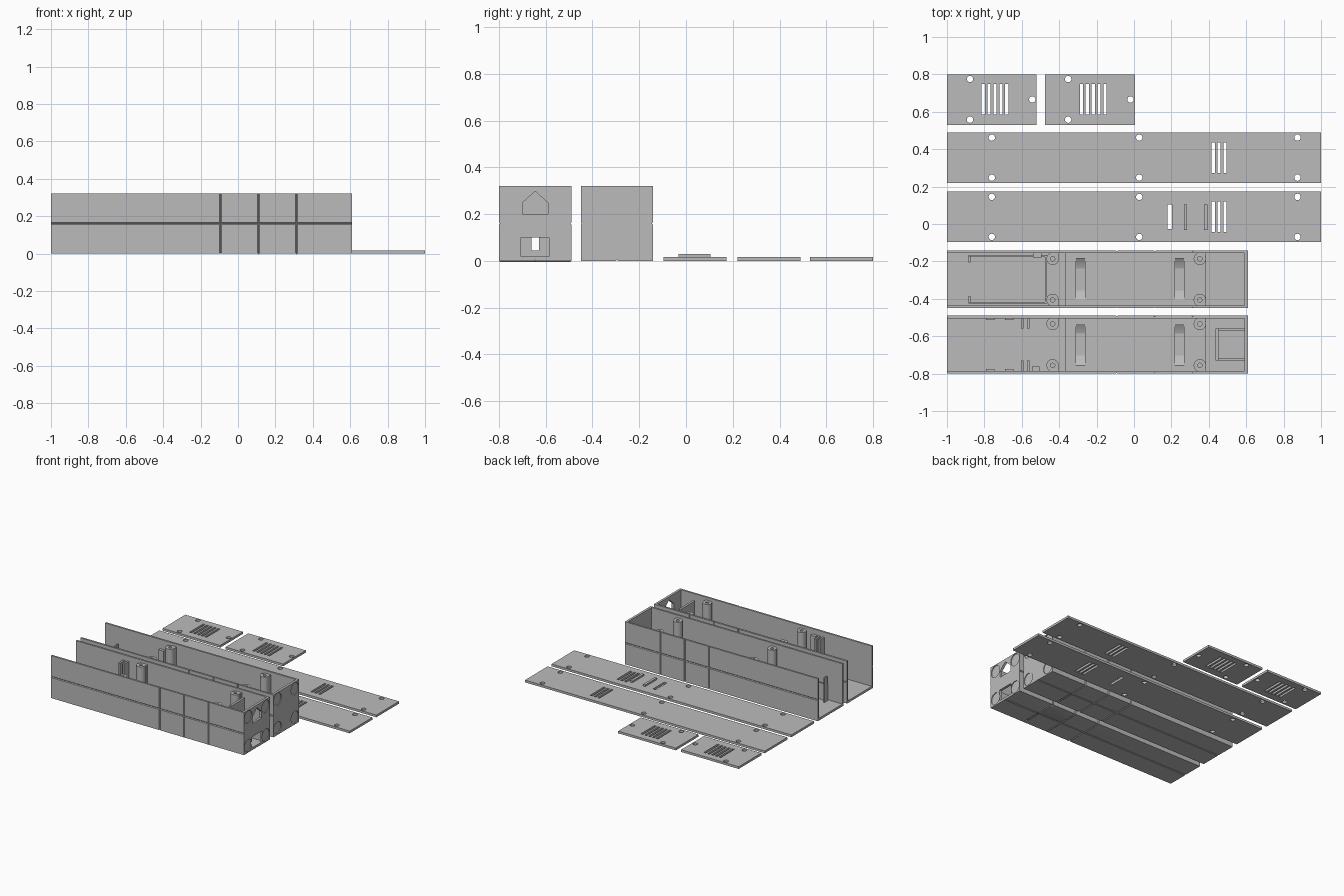
import bpy, bmesh, math
from mathutils import Matrix, Vector

if "Cube" in bpy.data.objects:
    bpy.data.objects.remove(bpy.data.objects["Cube"])

grey = bpy.data.materials.new("light grey plastic")
grey.diffuse_color = (0.5, 0.5, 0.5, 1)
grey.use_nodes = True
grey.node_tree.nodes["Principled BSDF"].inputs["Base Color"].default_value = grey.diffuse_color


# ---- helpers ----
def box(bm, x0, x1, y0, y1, z0, z1):
    m = Matrix.Translation(((x0 + x1) / 2, (y0 + y1) / 2, (z0 + z1) / 2))
    bmesh.ops.create_cube(bm, size=1, matrix=m @ Matrix.Diagonal((x1 - x0, y1 - y0, z1 - z0, 1)))


def rod(bm, c, r, depth, axis="Z", seg=32):
    rot = {"X": Matrix.Rotation(math.pi / 2, 4, "Y"),
           "Y": Matrix.Rotation(math.pi / 2, 4, "X"), "Z": Matrix()}[axis]
    bmesh.ops.create_cone(bm, cap_ends=True, segments=seg, radius1=r, radius2=r,
                          depth=depth, matrix=Matrix.Translation(c) @ rot)


def prism(bm, yz, x0, x1):
    f = bm.faces.new([bm.verts.new((x0, y, z)) for y, z in yz])
    g = bmesh.ops.extrude_face_region(bm, geom=[f])["geom"]
    bmesh.ops.translate(bm, vec=(x1 - x0, 0, 0), verts=[v for v in g if isinstance(v, bmesh.types.BMVert)])
    bmesh.ops.recalc_face_normals(bm, faces=bm.faces)


def make(name, build):
    bm = bmesh.new()
    build(bm)
    me = bpy.data.meshes.new(name)
    bm.to_mesh(me)
    bm.free()
    me.materials.append(grey)
    ob = bpy.data.objects.new(name, me)
    bpy.context.collection.objects.link(ob)
    return ob


def cut(ob, build):
    tool = make("cutter", build)
    tool.hide_render = True
    mod = ob.modifiers.new("cut", "BOOLEAN")
    mod.operation, mod.solver, mod.object = "DIFFERENCE", "EXACT", tool
    mod.use_self = True
    bpy.context.view_layer.objects.active = ob
    bpy.ops.object.modifier_apply(modifier=mod.name)
    bpy.data.objects.remove(tool)


# ---- flat lids with screw holes and vent slots ----
T = 0.017


def lid(name, x0, x1, y0, y1, holes, slots):
    ob = make(name, lambda bm: box(bm, x0, x1, y0, y1, 0, T))

    def tools(bm):
        for x, y in holes:
            rod(bm, (x, y, T / 2), 0.017, 0.1)
        for x, w, a, b in slots:
            box(bm, x - w / 2, x + w / 2, a, b, -0.05, 0.05)
    cut(ob, tools)


for name, x in (("small_lid_left", -1.0), ("small_lid_right", -0.475)):
    lid(name, x, x + 0.48, 0.53, 0.80,
        [(x + 0.123, 0.775), (x + 0.123, 0.558), (x + 0.456, 0.666)],
        [(x + 0.194 + 0.0315 * i, 0.017, 0.585, 0.748) for i in range(5)])

for name, y in (("long_lid_back", 0.22), ("long_lid_front", -0.097)):
    slots = [(0.424 + 0.031 * i, 0.017, y + 0.053, y + 0.216) for i in range(3)]
    if y < 0:
        slots.append((0.19, 0.024, -0.028, 0.105))
    lid(name, -1, 1, y, y + 0.27,
        [(x, y + d) for x in (-0.76, 0.028, 0.874) for d in (0.028, 0.242)], slots)

# raised ribs on the front lid
for i, x in enumerate((0.275, 0.383)):
    make(f"lid_rib_{i}", lambda bm: box(bm, x - 0.009, x + 0.009, -0.033, 0.105, T - 0.002, 0.03))

# ---- open channels ----
X0, X1, H, W = -1.0, 0.61, 0.32, 0.014


def channel(tag, y0, y1, ports):
    mid = (y0 + y1) / 2
    body = make(tag + "_channel", lambda bm: box(bm, X0, X1, y0, y1, 0, H))
    cut(body, lambda bm: box(bm, X0 - 0.1, X1 - 0.018, y0 + W, y1 - W, T, H + 0.1))

    # round recesses on the end wall
    def discs(bm):
        for y in (y0 + 0.051, y1 - 0.051):
            for z in (0.053, 0.268):
                rod(bm, (X1, y, z), 0.045, 0.012, "X", 48)
    cut(body, discs)

    # thin alignment grooves along and around the outside
    def long_grooves(bm):
        for y, z in ((y0, 0.16), (y1, 0.16), (mid, 0)):
            rod(bm, (-0.2, y, z), 0.005, 2, "X", 4)
    cut(body, long_grooves)
    for x in (-0.093, 0.11, 0.313):
        def ring(bm):
            for y in (y0, y1):
                rod(bm, (x, y, 0.16), 0.005, 0.5, "Z", 4)
            rod(bm, (x, mid, 0), 0.005, 0.5, "Y", 4)
        cut(body, ring)

    # port openings through the end wall
    if ports:
        def openings(bm):
            w = 0.055
            prism(bm, [(mid - w, 0.2), (mid + w, 0.2), (mid + w, 0.248),
                       (mid, 0.298), (mid - w, 0.248)], 0.55, 0.7)
            box(bm, 0.55, 0.7, mid - 0.06, mid + 0.06, 0.018, 0.1)
        cut(body, openings)

    # raised floor with curved strap recesses
    floor = make(tag + "_raised_floor",
                 lambda bm: box(bm, -0.37, 0.385, y0 + W, y1 - W, T, 0.042))

    def straps(bm):
        for x in (-0.287, 0.243):
            rod(bm, (x, mid, 0.205), 0.197, 0.048, "X", 96)
    cut(floor, straps)

    # screw posts joined to the side walls
    for i, x in enumerate((-0.435, 0.352)):
        for j, (wall, s) in enumerate(((y0 + W, 1), (y1 - W, -1))):
            y = wall + 0.03 * s
            post = make(f"{tag}_post_{i}{j}", lambda bm: rod(bm, (x, y, 0.157), 0.033, 0.284))
            bar = make(f"{tag}_post_web_{i}{j}", lambda bm: box(
                bm, x - 0.01, x + 0.033, min(wall, wall + 0.018 * s), max(wall, wall + 0.018 * s), T, 0.299))
            for ob in (post, bar):
                cut(ob, lambda bm: rod(bm, (x, y, 0.3), 0.012, 0.2))


channel("front", -0.80, -0.49, True)
channel("back", -0.45, -0.142, False)


# ---- socket holder inside the front channel ----
def holder(bm):
    box(bm, 0.435, 0.452, -0.73, -0.661, T, 0.3)
    box(bm, 0.435, 0.452, -0.629, -0.56, T, 0.3)
    box(bm, 0.435, 0.452, -0.661, -0.629, 0.1, 0.3)
    box(bm, 0.435, 0.452, -0.661, -0.629, T, 0.045)
    for y in (-0.73, -0.572):
        box(bm, 0.452, 0.595, y, y + 0.012, T, 0.1)


make("socket_holder", holder)


# ---- guide fins and wall bumps in the front channel ----
def fins(bm):
    for a, b in ((-0.786, -0.73), (-0.56, -0.504)):
        for x in (-0.605, -0.572):
            box(bm, x, x + 0.014, a, b, T, 0.28)
    for a, b in ((-0.786, -0.776), (-0.514, -0.504)):
        for x in (-0.79, -0.69):
            box(bm, x, x + 0.045, a, b, T, 0.1)
    box(bm, -0.545, -0.505, -0.786, -0.762, T, 0.28)


make("guide_fins", fins)


# ---- battery tray in the back channel ----
def tray(bm):
    for y, s in ((-0.421, 1), (-0.171, -1)):
        box(bm, -0.885, -0.465, y - 0.005, y + 0.005, T, 0.14)
        a, b = sorted((y, y + 0.035 * s))
        box(bm, -0.885, -0.875, a, b, T, 0.2)
    box(bm, -0.475, -0.465, -0.421, -0.171, T, 0.14)
    box(bm, -0.54, -0.495, -0.178, -0.156, T, 0.25)


make("battery_tray", tray)

# crisp edges, smooth round parts
bpy.ops.object.select_all(action="SELECT")
bpy.ops.object.shade_smooth_by_angle(angle=math.radians(30))
